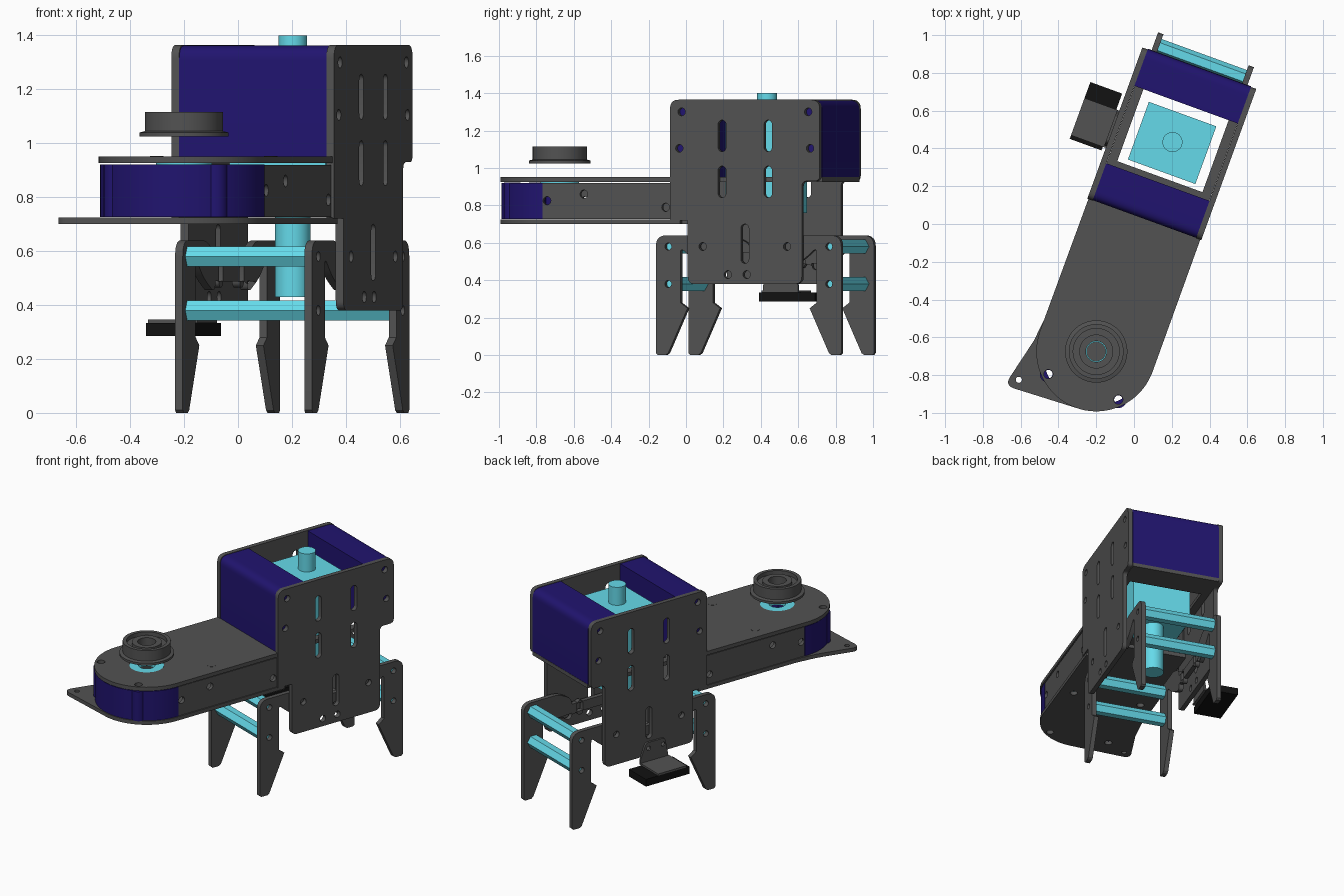
import bpy, bmesh
from math import sin, cos, pi, radians
from mathutils import Matrix, Vector

if "Cube" in bpy.data.objects:
    bpy.data.objects.remove(bpy.data.objects["Cube"])

# Local frame: u across, v along the arm (wheel at origin), z up
FRAME = Matrix.Translation((-0.2, -0.675, 0)) @ Matrix.Rotation(radians(-20), 4, 'Z')
SIDE = Matrix(((0, 0, 1, 0), (1, 0, 0, 0), (0, 1, 0, 0), (0, 0, 0, 1)))  # drawn in (v, z)
MID = 1.1725


def material(name, rgb):
    m = bpy.data.materials.new(name)
    m.diffuse_color = (*rgb, 1)
    m.use_nodes = True
    m.node_tree.nodes["Principled BSDF"].inputs["Base Color"].default_value = m.diffuse_color
    return m


GREY = material("dark_grey", (0.085, 0.085, 0.085))
BLUE = material("navy", (0.015, 0.007, 0.16))
CYAN = material("cyan", (0.13, 0.70, 0.82))
BLACK = material("black", (0.006, 0.006, 0.006))


def arc(x, y, r, a0=0, a1=360, n=24):
    full = abs(a1 - a0) == 360
    return [(x + r * cos(radians(a0 + (a1 - a0) * i / n)),
             y + r * sin(radians(a0 + (a1 - a0) * i / n))) for i in range(n if full else n + 1)]


def slot(x, y0, y1, w=0.045):
    r = w / 2
    return arc(x, y1 - r, r, 0, 180, 10) + arc(x, y0 + r, r, 180, 360, 10)


def rect(x0, x1, y0, y1):
    return [(x0, y0), (x1, y0), (x1, y1), (x0, y1)]


def rounded(pts):
    """Points are (x, y) or (x, y, radius)."""
    out = []
    for i, p in enumerate(pts):
        c = Vector(p[:2])
        if len(p) == 2:
            out.append(tuple(c))
            continue
        a = c + (Vector(pts[i - 1][:2]) - c).normalized() * p[2]
        b = c + (Vector(pts[(i + 1) % len(pts)][:2]) - c).normalized() * p[2]
        for k in range(9):
            t = k / 8
            out.append(tuple(a * (1 - t) ** 2 + c * (2 * t * (1 - t) * 0.93 + 0.07 * 2 * t * (1 - t))
                             + b * t ** 2))
    return out


def add(name, bm, matrix, mat):
    bmesh.ops.remove_doubles(bm, verts=bm.verts, dist=1e-5)
    bmesh.ops.recalc_face_normals(bm, faces=bm.faces)
    me = bpy.data.meshes.new(name)
    bm.to_mesh(me)
    bm.free()
    me.materials.clear()
    me.materials.append(mat)
    ob = bpy.data.objects.new(name, me)
    ob.matrix_world = matrix
    bpy.context.collection.objects.link(ob)
    return ob


def plate(name, loops, at, thick, mat=GREY, side=False):
    """Extrude an outline with holes; first loop is the outline."""
    cu = bpy.data.curves.new(name + "_outline", 'CURVE')
    cu.dimensions = '2D'
    cu.fill_mode = 'BOTH'
    cu.extrude = thick / 2
    for loop in loops:
        sp = cu.splines.new('POLY')
        sp.points.add(len(loop) - 1)
        for p, q in zip(sp.points, loop):
            p.co = (q[0], q[1], 0, 1)
        sp.use_cyclic_u = True
    tmp = bpy.data.objects.new(name + "_outline", cu)
    bpy.context.collection.objects.link(tmp)
    dg = bpy.context.evaluated_depsgraph_get()
    me = bpy.data.meshes.new_from_object(tmp.evaluated_get(dg))
    bm = bmesh.new()
    bm.from_mesh(me)
    bpy.data.objects.remove(tmp)
    bpy.data.curves.remove(cu)
    bpy.data.meshes.remove(me)
    local = Matrix.Translation((at, 0, 0)) @ SIDE if side else Matrix.Translation((0, 0, at))
    return add(name, bm, FRAME @ local, mat)


def lathe(name, profile, mat):
    bm = bmesh.new()
    vs = [bm.verts.new((r, 0, z)) for r, z in profile]
    es = [bm.edges.new((vs[i - 1], vs[i])) for i in range(len(vs))]
    bmesh.ops.spin(bm, geom=vs + es, cent=(0, 0, 0), axis=(0, 0, 1), angle=2 * pi, steps=56)
    return add(name, bm, FRAME, mat)


# Arm plates: top one runs on under the box, bottom one has a corner tab
nose_holes = [arc(s * 0.197, -0.199, 0.024) for s in (-1, 1)]
deck_holes = [arc(s * 0.225, 0.32, 0.024) for s in (-1, 1)]
top_outline = arc(0, 0, 0.317, 180, 360, 40) + [
    (0.315, 0.75), (0.29, 0.75), (0.29, 1.6), (-0.29, 1.6), (-0.29, 0.75), (-0.315, 0.75)]
plate("arm_top_plate", [top_outline, rect(-0.24, 0.24, 0.985, 1.41), arc(0, 0, 0.105, n=40)]
      + nose_holes, 0.9385, 0.025)
low_outline = [(-0.315, 0.08), (-0.33, -0.06)] + rounded(
    [(-0.33, -0.06), (-0.395, -0.335, 0.055), (0, -0.317)])[1:-1] + arc(
    0, 0, 0.317, 270, 360, 20) + [(0.315, 0.8), (0.29, 0.8), (0.29, 0.985), (-0.29, 0.985),
                                  (-0.29, 0.8), (-0.315, 0.8)]
plate("arm_bottom_plate", [low_outline, arc(-0.334, -0.281, 0.016)] + nose_holes + deck_holes,
      0.713, 0.025)
for s in (-1, 1):
    side = "right" if s > 0 else "left"
    # Screw heads on the arm deck
    plate(side + "_deck_screw", [arc(s * 0.225, 0.32, 0.025)], 0.946, 0.012)
    # Arm side walls
    plate(side + "_arm_wall", [rect(-0.005, 0.95, 0.726, 0.92), arc(0.04, 0.825, 0.022),
                               arc(0.25, 0.86, 0.022), arc(0.715, 0.79, 0.022)],
          s * 0.2975, 0.025, GREY, True)
    plate(side + "_nose_boss", [arc(s * 0.197, -0.199, 0.045), arc(s * 0.197, -0.199, 0.022)],
          0.824, 0.196, BLUE)

# Blue wrap around the arm nose
plate("nose_band", [arc(0, 0, 0.312, 180, 360, 40) + [(0.312, 0.015), (0.285, 0.015)]
                    + arc(0, 0, 0.285, 360, 180, 40) + [(-0.285, 0.015), (-0.312, 0.015)]],
      0.8235, 0.195, BLUE)

# Wheel and the bearing below it
plate("wheel_bearing", [arc(0, 0, 0.104, n=40), arc(0, 0, 0.05, n=32)], 0.935, 0.03, CYAN)
lathe("wheel", [(0.055, 1.025), (0.165, 1.025), (0.165, 1.04), (0.145, 1.045), (0.145, 1.115),
                (0.122, 1.115), (0.122, 1.09), (0.09, 1.09), (0.09, 1.108), (0.055, 1.108)], GREY)

# Box side plates with slots and screw holes
box_outline = rounded([(0.744, 1.365, 0.05), (1.596, 1.365, 0.05), (1.596, 0.93, 0.03),
                       (1.494, 0.93, 0.03), (1.494, 0.38, 0.04), (0.845, 0.38, 0.04),
                       (0.845, 0.72), (0.744, 0.72)])
box_holes = [arc(v, z, 0.021) for v, z in (
    (0.81, 1.3), (1.53, 1.3), (0.797, 1.105), (1.541, 1.105),
    (0.93, 0.58), (1.41, 0.58), (1.073, 0.43), (1.18, 0.43))]
box_slots = [slot(v, z, z + 0.168) for v in (1.04, 1.302) for z in (1.088, 0.842)]
box_slots.append(slot(1.17, 0.49, 0.70))

# Leg bracket: one wide inverted U with pointed feet, mirrored about the middle
half = rounded([(1.0, 0.44, 0.05), (0.87, 0.50, 0.05), (0.785, 0.575, 0.03), (0.785, 0.28), (0.825, 0.25),
                (0.715, 0.01), (0.70, 0), (0.655, 0), (0.645, 0.01), (0.645, 0.64, 0.06),
                (0.90, 0.64, 0.04), (1.0, 0.59, 0.04)])
leg_outline = half + [(2 * MID - v, z) for v, z in reversed(half)]
posts = [(v, z) for v in (0.715, 2 * MID - 0.715) for z in (0.58, 0.38)]
leg_holes = [arc(v, z, 0.019, n=16) for v, z in posts]
leg_holes += [slot(MID + d, 0.465, 0.56) for d in (-0.113, 0.113)]

for s in (-1, 1):
    side = "right" if s > 0 else "left"
    plate(side + "_box_plate", [box_outline] + box_slots + box_holes, s * 0.306, 0.03, GREY, True)
    plate(side + "_leg_bracket", [leg_outline] + leg_holes, s * 0.255, 0.03, GREY, True)
    # Blue end panel of the box (front and back)
    edge = MID - s * 0.426
    inner = MID - s * 0.218
    plate(("front" if s > 0 else "back") + "_box_panel",
          [rounded([(edge, 0.951), (edge, 1.362, 0.055), (inner, 1.362), (inner, 0.951)])],
          0, 0.582, BLUE, True)

# Hexagonal spacers between the legs
for i, (v, z) in enumerate(posts):
    plate("leg_spacer_%d" % (i + 1), [arc(v, z, 0.043, n=6)], 0, 0.48, CYAN, True)

# Motor block, shaft and lower cylinder
plate("motor_body", [rect(-0.19, 0.19, MID - 0.16, MID + 0.165)], 1.02, 0.52, CYAN)
plate("motor_shaft", [arc(0, 1.18, 0.053, n=32)], 1.33, 0.14, CYAN)
plate("motor_lower_cylinder", [arc(0, 1.18, 0.066, n=32)], 0.60, 0.34, CYAN)

# Sensor on an angle bracket at the left
plate("sensor_bracket_flange", [rounded([(1.04, 0.335), (1.04, 0.37), (1.06, 0.47, 0.02),
                                         (1.2, 0.47, 0.02), (1.24, 0.37), (1.24, 0.335)]),
                                arc(1.073, 0.43, 0.014), arc(1.18, 0.43, 0.014)],
      -0.327, 0.012, GREY, True)
plate("sensor_bracket_shelf", [rect(-0.517, -0.321, 1.03, 1.24)], 0.340, 0.012)
plate("sensor_body", [rect(-0.517, -0.338, 1.01, 1.33)], 0.31, 0.048, BLACK)

# Smooth round surfaces, sharp edges kept
for ob in bpy.context.scene.objects:
    ob.select_set(True)
    bpy.context.view_layer.objects.active = ob
bpy.ops.object.shade_smooth_by_angle(angle=radians(25))
